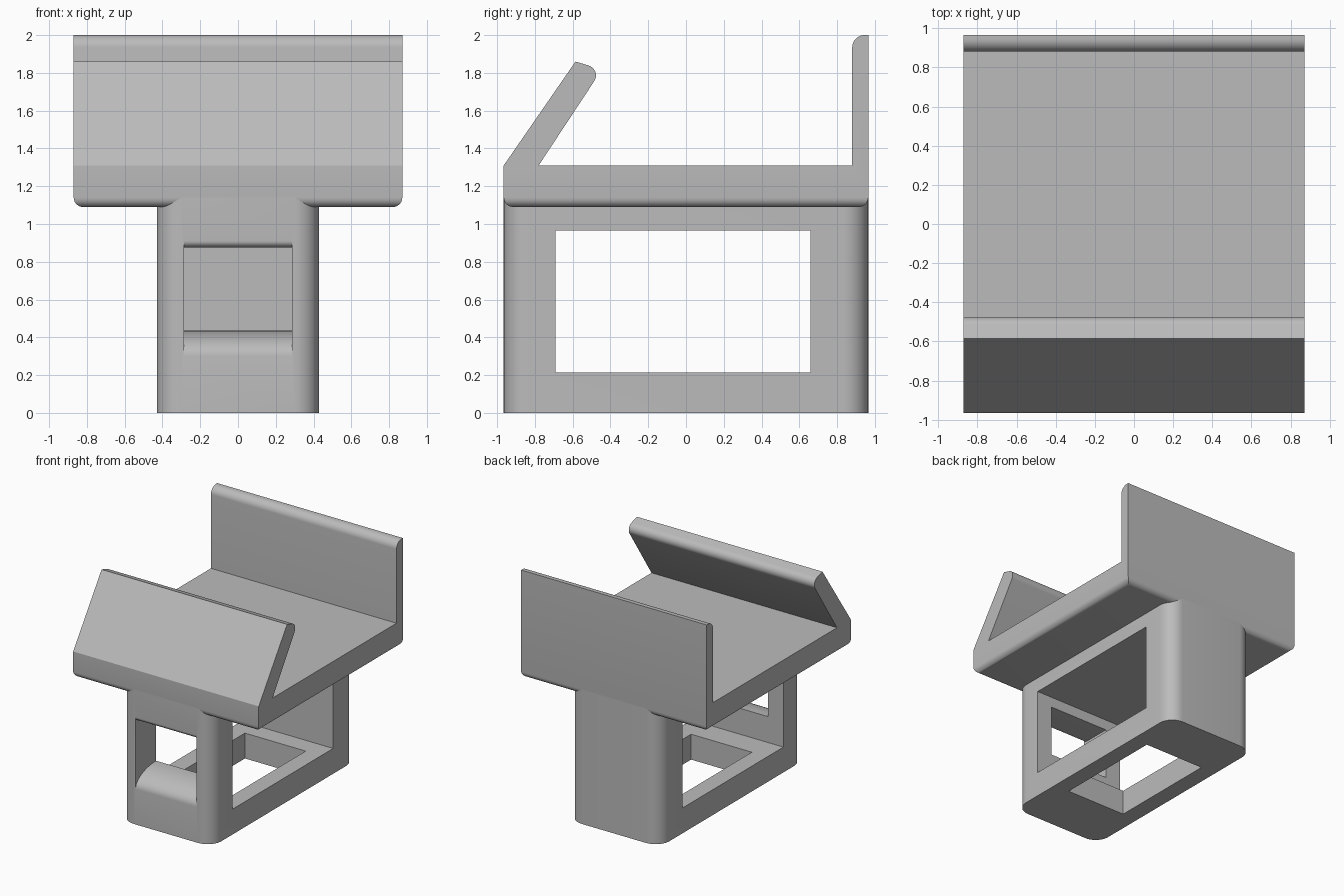
import bpy, bmesh, math
from mathutils import Vector

cube = bpy.data.objects.get("Cube")
if cube:
    bpy.data.objects.remove(cube, do_unlink=True)

# One grey plastic material
grey = bpy.data.materials.new("grey_plastic")
grey.use_nodes = True
colour = (0.5, 0.5, 0.5, 1)
grey.diffuse_color = colour
grey.node_tree.nodes["Principled BSDF"].inputs["Base Color"].default_value = colour


def rounded(corners, steps=10):
    """Outline from (u, v, radius) corners, filleting those with a radius."""
    pts = []
    for i, (u, v, r) in enumerate(corners):
        p = Vector((u, v))
        if not r:
            pts.append(p)
            continue
        a = (Vector(corners[i - 1][:2]) - p).normalized()
        b = (Vector(corners[(i + 1) % len(corners)][:2]) - p).normalized()
        half = a.angle(b) / 2
        centre = p + (a + b).normalized() * r / math.sin(half)
        start = p + a * r / math.tan(half) - centre
        end = p + b * r / math.tan(half) - centre
        sweep = start.angle(end)
        for k in range(steps + 1):
            t = k / steps
            arc = start * math.sin((1 - t) * sweep) + end * math.sin(t * sweep)
            pts.append(centre + arc / math.sin(sweep))
    return pts


def prism(name, outline, axis, low, high):
    """Extrude a 2D outline along x (outline is y, z) or z (outline is x, y)."""
    bm = bmesh.new()
    place = (lambda p: (low, p[0], p[1])) if axis == "x" else (lambda p: (p[0], p[1], low))
    face = bm.faces.new([bm.verts.new(place(p)) for p in outline])
    grown = bmesh.ops.extrude_face_region(bm, geom=[face])["geom"]
    move = Vector((high - low, 0, 0)) if axis == "x" else Vector((0, 0, high - low))
    bmesh.ops.translate(bm, vec=move, verts=[g for g in grown if isinstance(g, bmesh.types.BMVert)])
    bmesh.ops.recalc_face_normals(bm, faces=bm.faces)
    mesh = bpy.data.meshes.new(name)
    bm.to_mesh(mesh)
    bm.free()
    mesh.materials.append(grey)
    obj = bpy.data.objects.new(name, mesh)
    bpy.context.collection.objects.link(obj)
    return obj


def box_outline(u0, u1, v0, v1):
    return [(u0, v0), (u1, v0), (u1, v1), (u0, v1)]


def cut(target, cutter):
    mod = target.modifiers.new(cutter.name, "BOOLEAN")
    mod.operation = "DIFFERENCE"
    mod.solver = "EXACT"
    mod.object = cutter
    cutter.hide_render = True
    cutter.hide_set(True)


def smooth(obj):
    bpy.ops.object.select_all(action="DESELECT")
    obj.select_set(True)
    bpy.context.view_layer.objects.active = obj
    for mod in list(obj.modifiers):
        bpy.ops.object.modifier_apply(modifier=mod.name)
    bpy.ops.object.shade_smooth_by_angle(angle=math.radians(30))


W, D, BODY = 0.87, 0.965, 0.43
BASE, DECK, EDGE = 1.09, 1.31, 0.05

# Tray: deck, leaning front flap and upright back wall in one profile
tray = prism("tray", rounded([
    (-D, BASE, 0), (D, BASE, 0), (D, 2, 0), (0.88, 2, 0.065), (0.88, DECK, 0),
    (-0.78, DECK, 0), (-0.445, 1.818, 0.055), (-0.585, 1.86, 0), (-D, DECK, 0),
]), "x", -W, W)

# Soften the lower rim of the tray
bm = bmesh.new()
bm.from_mesh(tray.data)
rim = [e for e in bm.edges if all(abs(v.co.z - BASE) < 1e-4 for v in e.verts)]
bmesh.ops.bevel(bm, geom=rim, offset=EDGE, segments=6, profile=0.5, affect="EDGES")
bm.to_mesh(tray.data)
bm.free()

# Pedestal with rounded upright corners
pedestal = prism("pedestal", rounded([
    (-BODY, -D, 0.13), (BODY, -D, 0.13), (BODY, D, 0.13), (-BODY, D, 0.13),
]), "z", 0, BASE + EDGE)

# Side opening and floor opening
cut(pedestal, prism("side_opening_cutter", box_outline(-0.69, 0.66, 0.215, 0.965), "x", -1, 1))
cut(pedestal, prism("floor_opening_cutter", box_outline(-0.285, 0.285, -0.475, 0.5), "z", -0.1, 0.5))

# Front opening with a rounded sill and a softened top edge
sill = [(-0.69 - 0.275 * math.sin(a), 0.30 + 0.135 * math.cos(a))
        for a in (math.pi / 2 * k / 12 for k in range(13))]
lintel = [(-D + 0.04 * (1 - math.cos(a)), 0.91 - 0.035 * math.sin(a))
          for a in (math.pi / 2 * k / 6 for k in range(7))]
outline = [(-0.6, 0.435)] + sill + [(-1.1, 0.30), (-1.1, 0.91)] + lintel + [(-0.6, 0.875)]
cut(pedestal, prism("front_opening_cutter", outline, "x", -0.285, 0.285))

for part in (tray, pedestal):
    smooth(part)
for helper in [o for o in bpy.data.objects if o.name.endswith("_cutter")]:
    bpy.data.objects.remove(helper, do_unlink=True)
